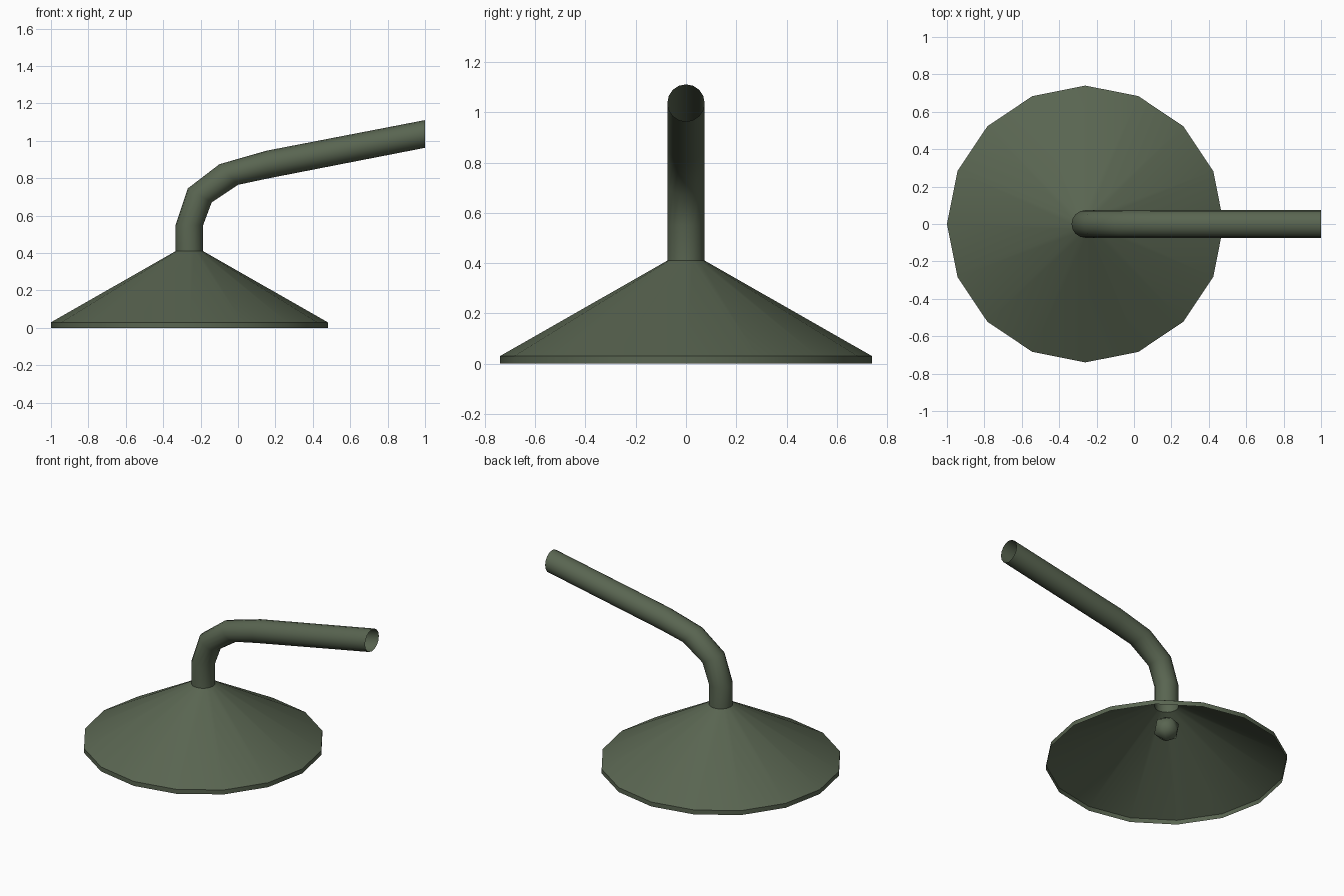
import bpy, bmesh
from math import sin, cos, pi, radians
from mathutils import Vector

cube = bpy.data.objects.get("Cube")
if cube:
    bpy.data.objects.remove(cube, do_unlink=True)

AXIS_X = -0.26     # vertical axis of the shade
PIPE_R = 0.074

green = bpy.data.materials.new("dark_olive_green")
green.use_nodes = True
colour = (0.10, 0.13, 0.082, 1)
green.diffuse_color = colour
green.node_tree.nodes["Principled BSDF"].inputs["Base Color"].default_value = colour


def finish(name, bm):
    """Turn a bmesh into a smooth shaded green object."""
    mesh = bpy.data.meshes.new(name)
    bm.to_mesh(mesh)
    bm.free()
    mesh.materials.append(green)
    obj = bpy.data.objects.new(name, mesh)
    bpy.context.collection.objects.link(obj)
    bpy.ops.object.select_all(action="DESELECT")
    obj.select_set(True)
    bpy.context.view_layer.objects.active = obj
    bpy.ops.object.shade_smooth_by_angle(angle=radians(50))
    return obj


def loft(name, rings, sides):
    """Skin open tubes through rings of (x, z, radius, tilt in degrees)."""
    bm = bmesh.new()
    loops = []
    for x, z, r, tilt in rings:
        t = radians(tilt)
        across = Vector((cos(t), 0, -sin(t)))
        side = Vector((0, 1, 0))
        angles = [2 * pi * i / sides for i in range(sides)]
        loops.append([bm.verts.new(Vector((x, 0, z)) + r * (across * cos(a) + side * sin(a)))
                      for a in angles])
    for low, high in zip(loops, loops[1:]):
        for i in range(sides):
            j = (i + 1) % sides
            bm.faces.new((low[i], low[j], high[j], high[i]))
    return finish(name, bm)


# Conical shade with a short upright rim, open below
loft("lamp_shade", [(AXIS_X, 0, 0.74, 0),
                    (AXIS_X, 0.03, 0.74, 0),
                    (AXIS_X, 0.41, PIPE_R, 0)], 16)

# Bent pipe arm, cut upright at its open wall end
loft("pipe_arm", [(AXIS_X, 0.41, PIPE_R, 0),
                  (AXIS_X, 0.55, PIPE_R, 0),
                  (-0.205, 0.708, PIPE_R, 30),
                  (-0.05, 0.82, PIPE_R, 48),
                  (0.155, 0.873, PIPE_R, 86),
                  (1.0, 1.037, PIPE_R, 90)], 16)

# Bulb inside the shade
bm = bmesh.new()
bmesh.ops.create_icosphere(bm, subdivisions=1, radius=0.085)
bmesh.ops.translate(bm, verts=bm.verts, vec=(AXIS_X, 0, 0.25))
finish("bulb", bm)
